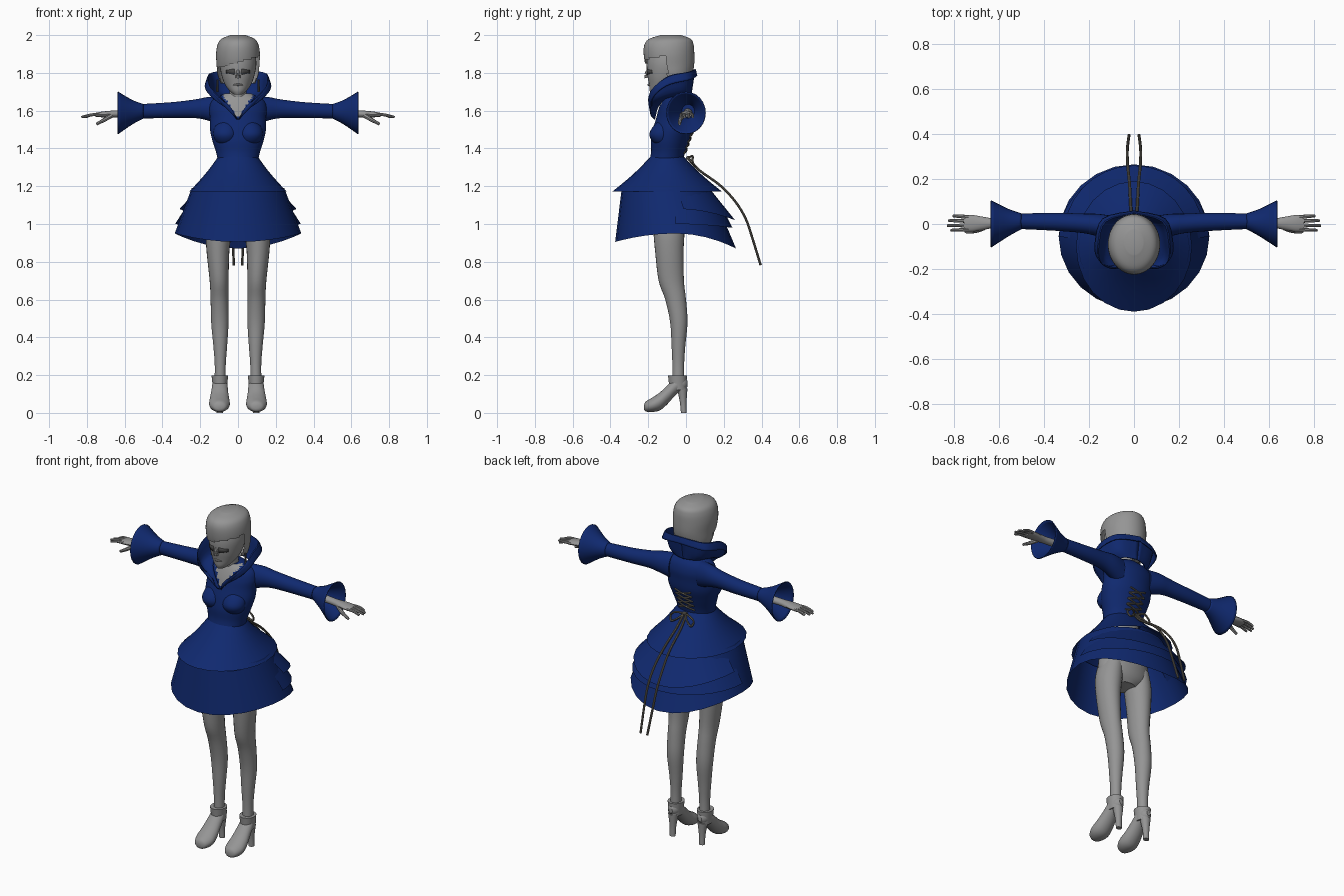
import bpy, bmesh, math
from mathutils import Vector


def material(name, rgb):
    m = bpy.data.materials.new(name)
    m.diffuse_color = (*rgb, 1)
    return m


BLUE = material("navy cloth", (0.005, 0.022, 0.16))
GREY = material("grey skin", (0.30, 0.30, 0.30))
DARK = material("dark grey", (0.06, 0.06, 0.06))
CORD = material("lace cord", (0.13, 0.12, 0.10))


def spline(rows, k):
    """Catmull-Rom resampling of tuples, k steps per span."""
    out = []
    for i in range(len(rows) - 1):
        p0, p1, p2, p3 = (rows[min(max(j, 0), len(rows) - 1)] for j in range(i - 1, i + 3))
        for s in range(k):
            t = s / k
            out.append(tuple(0.5 * (2 * b + (c - a) * t + (2 * a - 5 * b + 4 * c - d) * t * t
                                    + (3 * b - a - 3 * c + d) * t ** 3)
                             for a, b, c, d in zip(p0, p1, p2, p3)))
    return out + [tuple(rows[-1])]


def surface(name, rings, mats, closed=True, caps=False, mirror=False, thick=0, drop=None, paint=None):
    """Skin a list of point rings into one mesh."""
    bm = bmesh.new()
    vs = [[bm.verts.new(p) for p in r] for r in rings]
    n = len(rings[0])
    for a, b in zip(vs, vs[1:]):
        for j in range(n if closed else n - 1):
            bm.faces.new((a[j], a[(j + 1) % n], b[(j + 1) % n], b[j]))
    if caps:
        bm.faces.new(vs[0])
        bm.faces.new(vs[-1])
    bmesh.ops.recalc_face_normals(bm, faces=bm.faces)
    if drop:
        gone = [f for f in bm.faces if drop(f.calc_center_median())]
        bmesh.ops.delete(bm, geom=gone, context='FACES')
    if paint:
        for f in bm.faces:
            f.material_index = paint(f.calc_center_median())
    me = bpy.data.meshes.new(name)
    bm.to_mesh(me)
    bm.free()
    for m in mats:
        me.materials.append(m)
    ob = bpy.data.objects.new(name, me)
    bpy.context.collection.objects.link(ob)
    if thick:
        ob.modifiers.new("thickness", 'SOLIDIFY').thickness = thick
    if mirror:
        ob.modifiers.new("mirror", 'MIRROR')
    return ob


def loft(name, rows, mat, axis='z', n=24, k=4, caps=True, **kw):
    """Ellipse sections (x, y, z, ra, rb) strung along an axis."""
    rings = []
    for x, y, z, a, b in spline(rows, k):
        ring = []
        for i in range(n):
            t = 2 * math.pi * i / n
            u, v = a * math.cos(t), b * math.sin(t)
            ring.append({'x': (x, y + u, z + v), 'y': (x + u, y, z + v), 'z': (x + u, y + v, z)}[axis])
        rings.append(ring)
    return surface(name, rings, mat if isinstance(mat, list) else [mat], caps=caps, **kw)


def tube(name, pts, r, mat, n=8, k=4, end=None, **kw):
    """Round tube through points, optionally tapering to radius end."""
    ps = [Vector(p) for p in spline(pts, k)]
    rings = []
    for i, p in enumerate(ps):
        q = (ps[min(i + 1, len(ps) - 1)] - ps[max(i - 1, 0)]).to_track_quat('Z', 'Y')
        rad = r + ((end or r) - r) * i / (len(ps) - 1)
        rings.append([p + q @ Vector((rad * math.cos(2 * math.pi * j / n),
                                      rad * math.sin(2 * math.pi * j / n), 0)) for j in range(n)])
    return surface(name, rings, [mat], caps=True, **kw)


# Head, nose, eyes, neck
loft("face", [(0, -.155, 1.685, .022, .028), (0, -.14, 1.705, .045, .052), (0, -.118, 1.74, .07, .078),
              (0, -.105, 1.79, .088, .1), (0, -.095, 1.86, .097, .113), (0, -.09, 1.95, .08, .1)], GREY, n=32)
tube("nose", [(0, -.19, 1.825), (0, -.208, 1.795), (0, -.205, 1.775)], .009, GREY, end=.014)
tube("mouth", [(-.025, -.183, 1.735), (0, -.197, 1.737), (.025, -.183, 1.735)], .007, GREY)
surface("eye", [[(.018 + .045 * u, -.2065 + .026 * u * u, 1.806 + s * .016 * (1 - .5 * u))
                 for u in (0, .25, .5, .75, 1)] for s in (-1, 1)],
        [DARK], closed=False, mirror=True, thick=.006)
loft("neck", [(0, -.06, 1.6, .055, .055), (0, -.075, 1.7, .045, .048), (0, -.085, 1.78, .048, .05)], GREY)

# Short hair with a slanted fringe
loft("hair", [(0, -.06, 1.745, .092, .08), (0, -.075, 1.79, .108, .108), (0, -.085, 1.84, .113, .128),
              (0, -.09, 1.9, .116, .134), (0, -.09, 1.95, .108, .13), (0, -.085, 1.98, .088, .11),
              (0, -.08, 2.0, .04, .055)], GREY, n=48, k=6,
     drop=lambda c: c.y < -.10 and c.z < 1.855 + .28 * c.x)
tube("earring", [(.108, -.085, 1.765), (.11, -.085, 1.70)], .006, DARK, mirror=True)

# Bodice with a grey neckline opening
loft("bodice", [(0, -.105, 1.33, .106, .09), (0, -.095, 1.38, .116, .09), (0, -.085, 1.44, .135, .1),
                (0, -.07, 1.5, .148, .105), (0, -.058, 1.56, .148, .1), (0, -.05, 1.61, .152, .095),
                (0, -.048, 1.655, .135, .08), (0, -.055, 1.69, .07, .055)], [BLUE, GREY], n=48, k=6,
     paint=lambda c: int(c.y < -.06 and c.z > 1.56 and abs(c.x) < .62 * (c.z - 1.555)))
loft("bust", [(.062, -.12, 1.415, .02, .02), (.064, -.125, 1.435, .052, .05), (.066, -.128, 1.475, .066, .066),
              (.064, -.115, 1.52, .056, .056), (.06, -.1, 1.555, .02, .03)], BLUE, mirror=True)

# Flared standing collar: base, bulge, rim and turned-down edge from front to back
stations = [((.0, -.165, 1.555), (.012, -.18, 1.57), (.03, -.185, 1.60), (.035, -.18, 1.595)),
            ((.045, -.15, 1.62), (.08, -.185, 1.635), (.105, -.195, 1.68), (.115, -.185, 1.65)),
            ((.085, -.11, 1.665), (.13, -.15, 1.67), (.15, -.165, 1.73), (.165, -.15, 1.70)),
            ((.09, -.055, 1.68), (.13, -.08, 1.70), (.155, -.09, 1.785), (.175, -.085, 1.74)),
            ((.07, .0, 1.685), (.10, .005, 1.72), (.125, .01, 1.805), (.14, .025, 1.765)),
            ((.0, .025, 1.685), (.0, .03, 1.73), (.0, .047, 1.82), (.0, .06, 1.785))]
columns = [spline(c, 4) for c in zip(*stations)]
surface("collar", [spline(r, 4) for r in zip(*columns)], [BLUE], closed=False, mirror=True, thick=.006)

# Sleeves with bell cuffs
loft("sleeve", [(.09, -.02, 1.60, .055, .075), (.16, -.005, 1.61, .05, .062), (.23, .003, 1.61, .043, .049),
                (.35, .01, 1.603, .04, .042), (.51, .012, 1.597, .034, .038)], BLUE, axis='x', mirror=True)
loft("bell_cuff", [(.50, .012, 1.597, .035, .038), (.56, .006, 1.592, .062, .065),
                   (.635, 0, 1.588, .105, .113)], BLUE, axis='x', caps=False, mirror=True, thick=.005)

# Hands
loft("palm", [(.5, .01, 1.59, .024, .022), (.62, .004, 1.584, .022, .019), (.67, .003, 1.582, .029, .018),
              (.72, .003, 1.58, .037, .015), (.755, .003, 1.577, .034, .011)], GREY, axis='x', n=16, mirror=True)
for i, (y, tip) in enumerate([(-.024, .815), (-.006, .83), (.013, .825), (.031, .805)]):
    tube(f"finger_{i + 1}", [(.735, y, 1.579), (.775, y * 1.1, 1.578), (tip, y * 1.15, 1.566)],
         .0095, GREY, end=.006, mirror=True)
tube("thumb", [(.67, -.015, 1.575), (.705, -.03, 1.553), (.75, -.034, 1.528)], .014, GREY, end=.007, mirror=True)


# Tiered skirt: each tier is (centre y, rx, ry, z) at top and hem, with hem height by direction
def tier(name, top, hem, front_dip=0, back_dip=0, start=0, sweep=2 * math.pi, n=24, bow=0.0):
    full = sweep > 6.2
    rings = []
    for r in range(6):
        t = r / 5
        f = t - bow * math.sin(math.pi * t)
        cy, rx, ry = (a + (b - a) * f for a, b in zip(top[:3], hem[:3]))
        ring = []
        for i in range(n if full else n + 1):
            a = start + sweep * i / n
            s = math.sin(a)
            z_hem = hem[3] - (back_dip if s > 0 else front_dip) * s * s
            ring.append((rx * math.cos(a), cy + ry * s, top[3] + (z_hem - top[3]) * t))
        rings.append(ring)
    surface(name, rings, [BLUE], closed=full)


tier("skirt_upper", (-.10, .106, .09, 1.355), (-.10, .258, .29, 1.172), bow=.05)
tier("skirt_middle", (-.075, .20, .19, 1.20), (-.05, .312, .31, 1.08), back_dip=.06,
     start=.12, sweep=math.pi - .24, n=14)
tier("skirt_lower_back", (-.07, .25, .24, 1.13), (-.055, .333, .30, 1.0), back_dip=.02,
     start=.0, sweep=math.pi, n=14)
tier("skirt_lower", (-.105, .245, .235, 1.19), (-.055, .335, .32, .95), front_dip=.045, back_dip=.08)

# Hips and legs
loft("hips", [(0, -.09, .945, .07, .06), (0, -.09, .99, .155, .085), (0, -.09, 1.08, .155, .095),
              (0, -.1, 1.2, .125, .085), (0, -.105, 1.33, .1, .08)], GREY)
loft("leg", [(.095, -.04, .14, .03, .032), (.094, -.041, .25, .029, .031), (.094, -.04, .35, .036, .036),
             (.096, -.038, .48, .046, .046), (.098, -.055, .6, .047, .055), (.1, -.078, .7, .05, .067),
             (.106, -.088, .85, .06, .075), (.102, -.09, .96, .068, .082), (.09, -.09, 1.05, .06, .08)],
     GREY, mirror=True)

# High-heeled ankle boots
loft("boot_foot", [(.098, -.222, .03, .012, .012), (.098, -.212, .034, .036, .027), (.098, -.175, .044, .054, .039),
                   (.098, -.135, .063, .053, .048), (.097, -.095, .1, .046, .05), (.096, -.05, .145, .04, .045),
                   (.096, -.01, .155, .03, .035), (.096, .008, .155, .012, .015)], GREY, axis='y', mirror=True)
loft("boot_ankle", [(.096, -.042, .12, .036, .045), (.096, -.044, .16, .04, .047),
                    (.096, -.045, .197, .044, .05)], GREY, mirror=True)
loft("boot_heel", [(.096, -.012, 0, .017, .015), (.096, -.015, .06, .019, .018),
                   (.096, -.02, .13, .03, .028)], GREY, n=16, mirror=True)

# Corset lacing, bow and trailing cords at the back
for i in range(4):
    z0 = 1.375 + i * .03
    y0 = -.005 + i * .0105
    for s in (-1, 1):
        tube("lace", [(-s * .052, y0 - .004, z0), (0, y0 + .007 + .002 * s, z0 + .015),
                      (s * .052, y0 + .006, z0 + .03)], .0045, CORD, n=6)
tube("bow_loop", [(.005, .012, 1.35), (.04, .035, 1.36), (.075, .035, 1.335), (.065, .045, 1.305),
                  (.03, .035, 1.325), (.005, .012, 1.35)], .0055, CORD, n=6, mirror=True)
tube("bow_knot", [(-.012, .01, 1.35), (.012, .01, 1.35)], .011, CORD)
tube("trailing_cord", [(.008, .008, 1.35), (.014, .07, 1.285), (.02, .18, 1.205), (.028, .26, 1.12),
                       (.03, .315, 1.03), (.028, .35, .93), (.022, .395, .782)], .0065, CORD, mirror=True)

# Smooth shading with crisp edges
bpy.ops.object.select_all(action='SELECT')
bpy.context.view_layer.objects.active = bpy.context.selected_objects[0]
bpy.ops.object.shade_smooth_by_angle(angle=math.radians(35))
